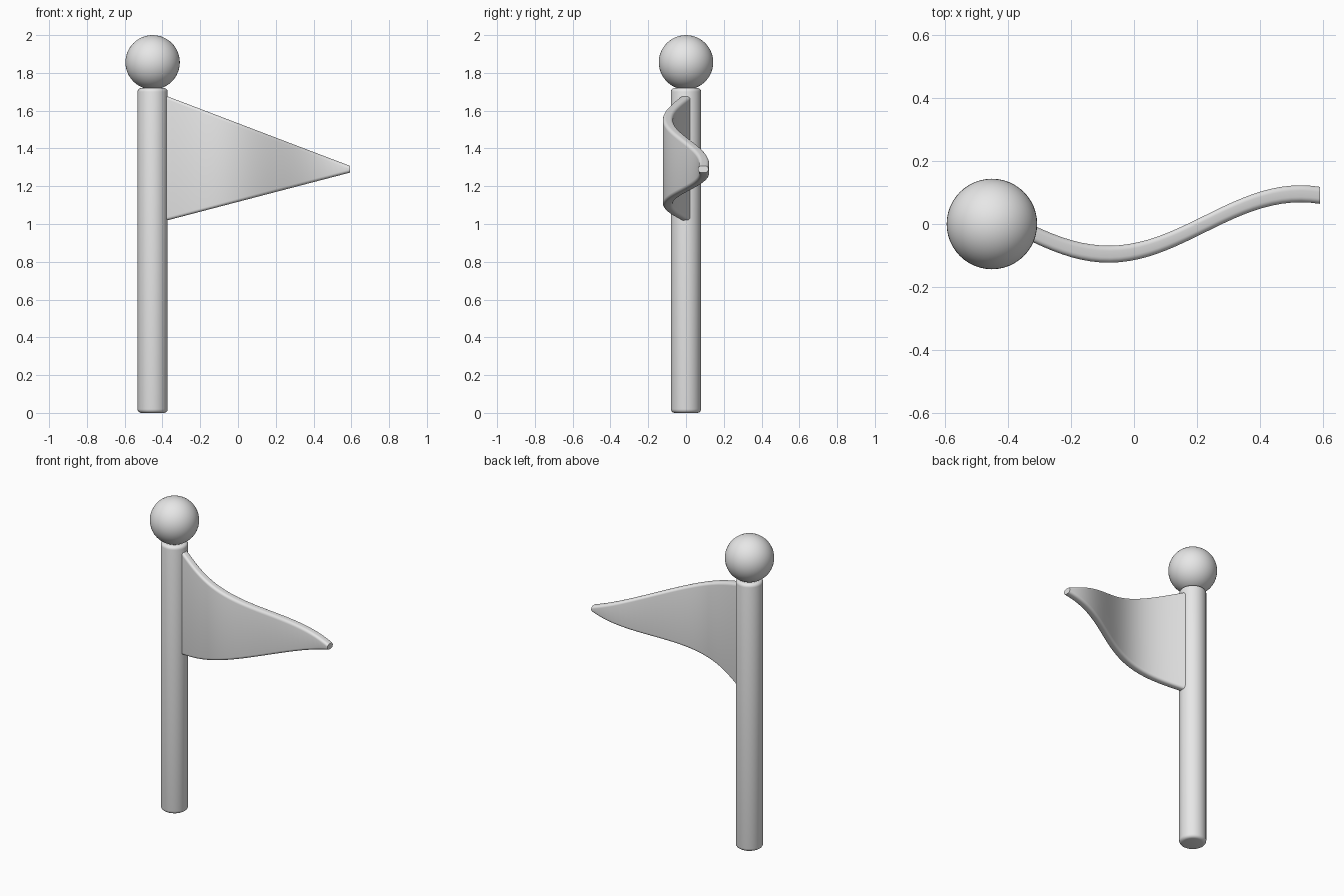
import bpy, bmesh, math

cube = bpy.data.objects.get("Cube")
if cube:
    bpy.data.objects.remove(cube, do_unlink=True)

grey = bpy.data.materials.new("light_grey")
grey.use_nodes = True
grey.diffuse_color = (0.8, 0.8, 0.8, 1)
grey.node_tree.nodes["Principled BSDF"].inputs["Base Color"].default_value = (0.8, 0.8, 0.8, 1)

POLE_X = -0.452


def finish(obj, name, angle=40):
    obj.name = name
    obj.data.materials.append(grey)
    bpy.ops.object.select_all(action='DESELECT')
    obj.select_set(True)
    bpy.context.view_layer.objects.active = obj
    bpy.ops.object.shade_smooth_by_angle(angle=math.radians(angle))


# Pole with softened rims
bpy.ops.mesh.primitive_cylinder_add(vertices=32, radius=0.08, depth=1.72,
                                    location=(POLE_X, 0, 0.86))
pole = bpy.context.object
bm = bmesh.new()
bm.from_mesh(pole.data)
rims = [e for e in bm.edges if abs(e.verts[0].co.z - e.verts[1].co.z) < 1e-4]
bmesh.ops.bevel(bm, geom=rims, offset=0.02, segments=4, profile=0.5, affect='EDGES')
bm.to_mesh(pole.data)
bm.free()
finish(pole, "pole")

# Ball finial
bpy.ops.mesh.primitive_uv_sphere_add(segments=48, ring_count=24, radius=0.144,
                                     location=(POLE_X, 0, 1.856))
finish(bpy.context.object, "ball_finial")


# Waving pennant: rounded cross-sections lofted along a sine wave
def section(x, t):
    top = 1.678 + (1.308 - 1.678) * t
    bottom = 1.018 + (1.272 - 1.018) * t
    mid, half = (top + bottom) / 2, (top - bottom) / 2
    wave = -0.096 * math.sin(math.pi * (x + 0.385) / 0.61)
    thick, r = 0.027, 0.017
    ring = []
    for corner, (sy, sz) in enumerate([(1, 1), (-1, 1), (-1, -1), (1, -1)]):
        for k in range(6):
            a = math.pi / 2 * (corner + k / 5)
            ring.append((x, wave + sy * (thick - r) + r * math.cos(a),
                         mid + sz * (half - r) + r * math.sin(a)))
    return ring


STEPS, X0, X1 = 32, -0.38, 0.592
bm = bmesh.new()
rings = []
for i in range(STEPS + 1):
    t = i / STEPS
    rings.append([bm.verts.new(p) for p in section(X0 + (X1 - X0) * t, t)])
n = len(rings[0])
for a, b in zip(rings, rings[1:]):
    for j in range(n):
        k = (j + 1) % n
        bm.faces.new((a[j], a[k], b[k], b[j]))
bm.faces.new(rings[0])
bm.faces.new(rings[-1])
bmesh.ops.recalc_face_normals(bm, faces=bm.faces)
mesh = bpy.data.meshes.new("pennant")
bm.to_mesh(mesh)
bm.free()
pennant = bpy.data.objects.new("pennant", mesh)
bpy.context.collection.objects.link(pennant)
finish(pennant, "pennant")
